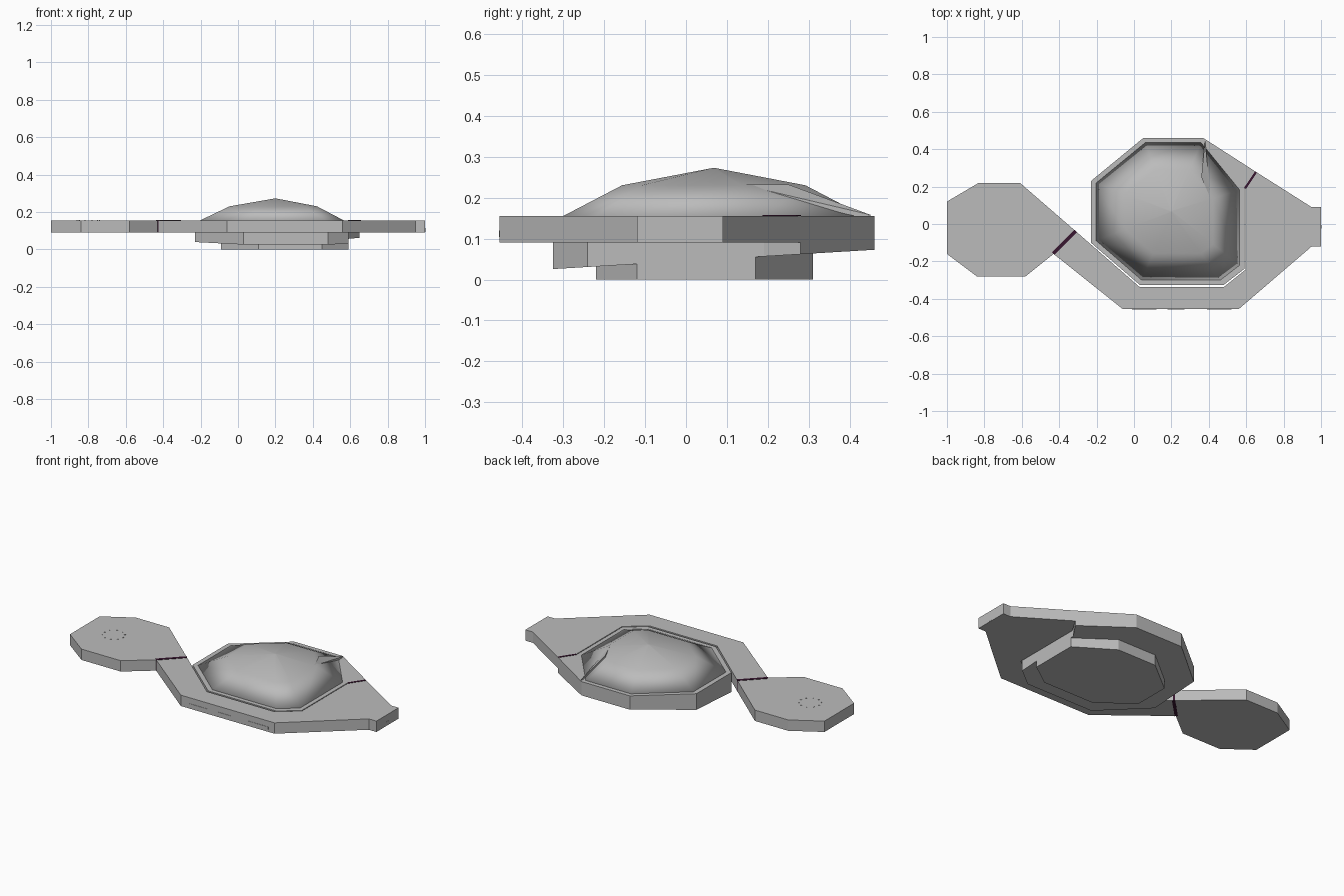
import bpy, bmesh, math
from mathutils import Vector

if "Cube" in bpy.data.objects:
    bpy.data.objects.remove(bpy.data.objects["Cube"])


def material(name, colour):
    m = bpy.data.materials.new(name)
    m.use_nodes = True
    m.diffuse_color = (*colour, 1)
    m.node_tree.nodes["Principled BSDF"].inputs["Base Color"].default_value = (*colour, 1)
    return m


GREY = material("hull grey", (0.5, 0.5, 0.5))
PURPLE = material("dark purple", (0.04, 0.008, 0.03))


def finish(name, bm, mat):
    bmesh.ops.recalc_face_normals(bm, faces=bm.faces)
    mesh = bpy.data.meshes.new(name)
    bm.to_mesh(mesh)
    bm.free()
    mesh.materials.append(mat)
    obj = bpy.data.objects.new(name, mesh)
    bpy.context.collection.objects.link(obj)
    return obj


def loft(name, rings, mat=GREY):
    """Skin a stack of matching rings and cap both ends."""
    bm = bmesh.new()
    loops = [[bm.verts.new(p) for p in ring] for ring in rings]
    n = len(loops[0])
    for low, high in zip(loops, loops[1:]):
        for i in range(n):
            j = (i + 1) % n
            bm.faces.new((low[i], low[j], high[j], high[i]))
    bm.faces.new(loops[0][::-1])
    bm.faces.new(loops[-1])
    return finish(name, bm, mat)


def prism(name, outline, z0, z1, mat=GREY):
    return loft(name, [[(x, y, z) for x, y in outline] for z in (z0, z1)], mat)


def strip(name, a, b, width, z0, z1, mat=GREY):
    """Box whose centre line runs from a to b."""
    a, b = Vector(a), Vector(b)
    side = (b - a).normalized().orthogonal() * width / 2
    return prism(name, [a - side, b - side, b + side, a + side], z0, z1, mat)


BOTTOM, DECK = 0.09, 0.155

# Landing pad and the curved arm plate
prism("landing_pad", [(-1, -0.16), (-0.84, -0.28), (-0.58, -0.28), (-0.43, -0.16),
                      (-0.31, -0.04), (-0.61, 0.22), (-0.83, 0.22), (-1, 0.12)], BOTTOM, DECK)
prism("arm_plate", [(-0.43, -0.16), (-0.06, -0.455), (0.56, -0.455), (0.95, -0.12),
                    (1, -0.12), (1, 0.09), (0.95, 0.09), (0.65, 0.28), (0.595, 0.19),
                    (0.595, -0.245), (0.48, -0.337), (0.03, -0.337), (-0.31, -0.04)],
      BOTTOM, DECK)

# Main hull with its tilted underside
hull = [(-0.23, -0.10), (0.03, -0.325), (0.48, -0.325), (0.59, -0.24),
        (0.59, 0.19), (0.65, 0.28), (0.37, 0.46), (0.05, 0.46), (-0.23, 0.23)]
loft("main_hull", [[(x, y, 0.045 + 0.06 * y) for x, y in hull],
                   [(x, y, DECK) for x, y in hull]])
prism("lower_hull", [(-0.09, -0.07), (0.11, -0.22), (0.45, -0.22), (0.59, -0.12),
                     (0.59, 0.17), (0.37, 0.31), (0.11, 0.31), (-0.09, 0.15)], 0, BOTTOM)

# Two-stage smooth dome
apex = Vector((0.2, 0.068))
base = [Vector(p) for p in hull if p != (0.65, 0.28)]
rings = []
for scale, z in ((0.96, DECK - 0.005), (0.57, 0.23), (0.01, 0.272)):
    rings.append([(*(apex + (p - apex) * scale), z) for p in base])
dome = loft("dome", rings)
for poly in dome.data.polygons:
    poly.use_smooth = True

# Raised fin facet on the back corner of the dome
fin = [(0.41, 0.135, 0.232), (0.36, 0.25, 0.232), (0.38, 0.45, 0.158)]
loft("dome_fin", [[(x, y, z - 0.012) for x, y, z in fin], fin])

# Dark joint strips
strip("pad_joint", (-0.432, -0.158), (-0.312, -0.038), 0.018, BOTTOM - 0.001, DECK + 0.002, PURPLE)
strip("hull_joint", (0.652, 0.277), (0.593, 0.19), 0.012, BOTTOM + 0.02, DECK + 0.002, PURPLE)

# Shallow slots on the front edge, and a small door on the end
for x0, x1 in ((-0.01, 0.12), (0.18, 0.27), (0.39, 0.52)):
    strip("front_slot", (x0, -0.455), (x1, -0.455), 0.004, 0.104, 0.12)
strip("end_door", (1, -0.025), (1, -0.005), 0.003, 0.093, 0.115)

# Ring of small deck studs on the pad
for i in range(10):
    a = math.tau * i / 10
    x, y = -0.8 + 0.06 * math.cos(a), -0.03 + 0.06 * math.sin(a)
    strip("pad_stud", (x - 0.003, y), (x + 0.003, y), 0.006, DECK, DECK + 0.002)
